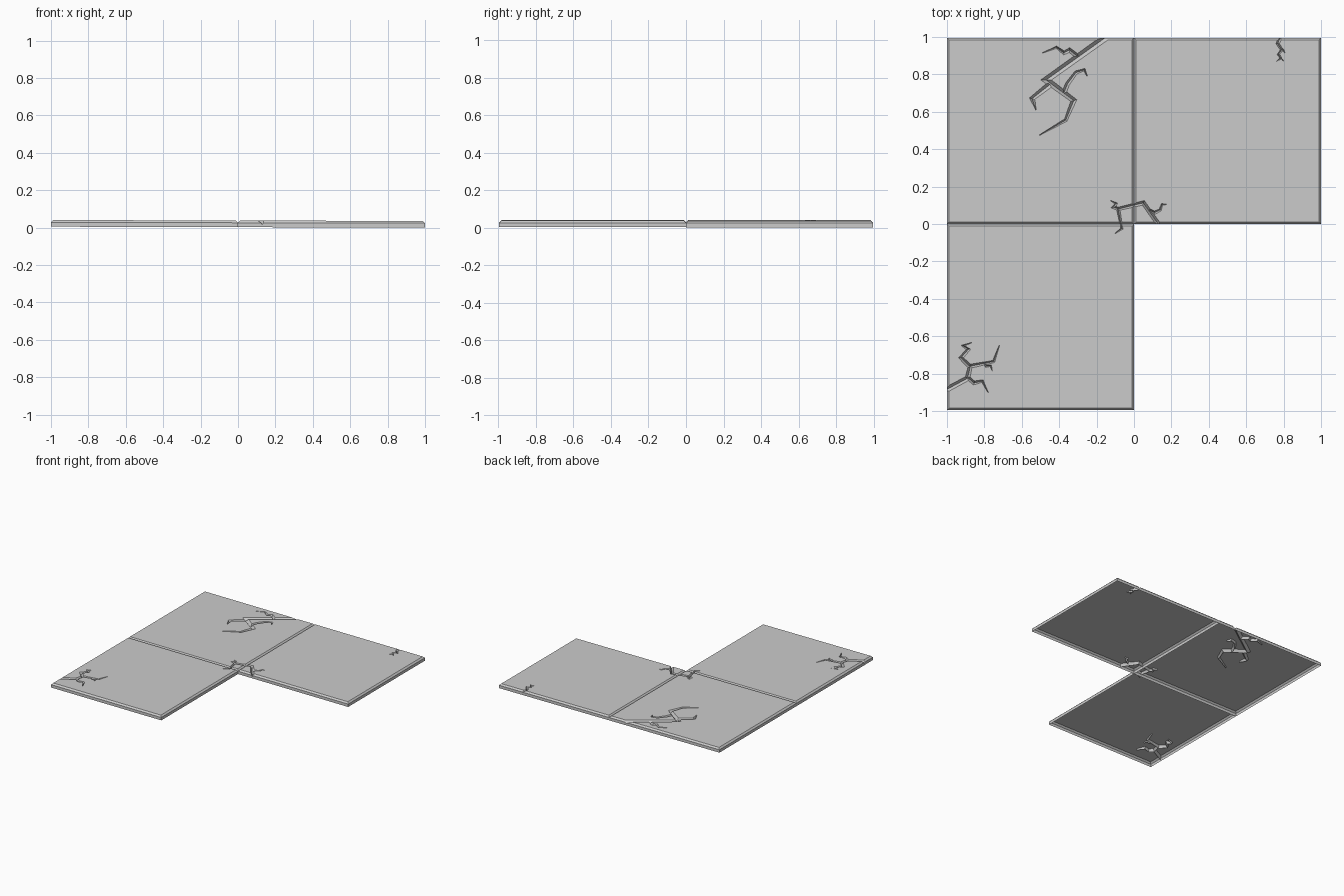
import bpy, bmesh
from mathutils import Vector

if "Cube" in bpy.data.objects:
    bpy.data.objects.remove(bpy.data.objects["Cube"])

T = 0.0355     # slab thickness
BEVEL = 0.012  # edge chamfer
SLOPE = 0.0026 # slight fall along x

stone = bpy.data.materials.new("stone")
stone.diffuse_color = (0.55, 0.55, 0.55, 1)
stone.use_nodes = True
stone.node_tree.nodes["Principled BSDF"].inputs["Base Color"].default_value = stone.diffuse_color


def mesh_object(name, bm):
    bmesh.ops.recalc_face_normals(bm, faces=bm.faces)
    me = bpy.data.meshes.new(name)
    bm.to_mesh(me)
    bm.free()
    ob = bpy.data.objects.new(name, me)
    bpy.context.collection.objects.link(ob)
    return ob


def slab(name, x0, x1, y0, y1):
    """Box with its upper rim chamfered."""
    bm = bmesh.new()
    bmesh.ops.create_cube(bm, size=1)
    for v in bm.verts:
        v.co = (x1 if v.co.x > 0 else x0, y1 if v.co.y > 0 else y0, T if v.co.z > 0 else 0)
    rim = [e for e in bm.edges if min(v.co.z for v in e.verts) > T / 2]
    bmesh.ops.bevel(bm, geom=rim, offset=BEVEL, segments=1, affect='EDGES')
    return mesh_object(name, bm)


def crack_cutter(pts, width):
    """Tapered V-shaped groove along a path, cut into the top."""
    p = [Vector(q) for q in pts]
    n = len(p)
    bm = bmesh.new()
    rings = []
    for i, c in enumerate(p):
        d0 = (c - p[max(i - 1, 0)]) if i else (p[1] - c)
        d1 = (p[i + 1] - c) if i < n - 1 else d0
        d0, d1 = d0.normalized(), d1.normalized()
        t = (d0 + d1).normalized()
        normal = Vector((-t.y, t.x))
        s = 1 - 0.9 * (i / (n - 1)) ** 1.8
        half = width * s / 2 / max(0.55, t.dot(d0))
        depth = min(0.022, width) * s ** 0.3
        up = 0.003
        k = half * (depth + up) / depth
        a, b = c + normal * k, c - normal * k
        rings.append([bm.verts.new((a.x, a.y, T + up)),
                      bm.verts.new((b.x, b.y, T + up)),
                      bm.verts.new((c.x, c.y, T - depth))])
    for r, q in zip(rings, rings[1:]):
        for j in range(3):
            m = (j + 1) % 3
            bm.faces.new((r[j], r[m], q[m], q[j]))
    bm.faces.new(rings[0])
    bm.faces.new(rings[-1][::-1])
    bmesh.ops.triangulate(bm, faces=bm.faces[:])
    ob = mesh_object("crack_cutter", bm)
    ob.hide_render = True
    return ob


# Three paving slabs in an L
slabs = {
    "back_left": slab("back_left_slab", -1, 0, 0, 0.995),
    "back_right": slab("back_right_slab", 0, 1, 0, 0.995),
    "front_left": slab("front_left_slab", -1, 0, -0.995, 0),
}

# Crack branches: slabs they cut, width at root, path
ALL = ("back_left", "back_right", "front_left")
BL, BR, FL = ALL[:1], ALL[1:2], ALL[2:]
cracks = [
    (BL, .036, [(-.12, 1.02), (-.47, .77), (-.322, .66), (-.365, .555), (-.505, .475)]),
    (BL, .032, [(-.45, .745), (-.545, .67), (-.525, .61)]),
    (BL, .024, [(-.30, .895), (-.345, .93), (-.375, .915), (-.415, .945), (-.49, .915)]),
    (BL, .024, [(-.375, .70), (-.355, .75), (-.31, .81), (-.265, .825), (-.25, .79)]),
    (FL, .028, [(-1.02, -.895), (-.89, -.825), (-.875, -.76), (-.75, -.735), (-.72, -.65)]),
    (FL, .022, [(-.875, -.765), (-.925, -.715), (-.885, -.67), (-.915, -.65), (-.87, -.635)]),
    (FL, .022, [(-.89, -.82), (-.855, -.85), (-.81, -.84), (-.78, -.90)]),
    (FL, .015, [(-.80, -.74), (-.79, -.76), (-.765, -.758), (-.758, -.785)]),
    (ALL, .024, [(.14, -.015), (.05, .113), (-.085, .08), (-.065, -.025), (-.10, -.05)]),
    (BR, .018, [(.08, .075), (.11, .06), (.14, .075), (.15, .105), (.175, .105)]),
    (BL, .018, [(-.08, .08), (-.11, .09), (-.095, .11), (-.125, .125)]),
    (BR, .018, [(.79, 1.01), (.768, .965), (.79, .93), (.77, .905), (.80, .87)]),
    (BR, .012, [(.785, .94), (.797, .93), (.807, .915)]),
    (BR, .012, [(.775, .905), (.785, .885), (.762, .87)]),
]
cutters = []
for names, width, path in cracks:
    cut = crack_cutter(path, width)
    cutters.append(cut)
    for nm in names:
        mod = slabs[nm].modifiers.new("crack", 'BOOLEAN')
        mod.operation = 'DIFFERENCE'
        mod.solver = 'EXACT'
        mod.object = cut

# Apply the cuts, open the undersides, add the very slight slope along x
dg = bpy.context.evaluated_depsgraph_get()
dg.update()
for ob in slabs.values():
    me = bpy.data.meshes.new_from_object(ob.evaluated_get(dg))
    ob.modifiers.clear()
    ob.data = me
    bm = bmesh.new()
    bm.from_mesh(me)
    under = [f for f in bm.faces if max(v.co.z for v in f.verts) < 1e-4]
    bmesh.ops.delete(bm, geom=under, context='FACES')
    for v in bm.verts:
        v.co.z += SLOPE * (1 - v.co.x)
    bm.to_mesh(me)
    bm.free()
    me.materials.clear()
    me.materials.append(stone)
for cut in cutters:
    bpy.data.objects.remove(cut)
